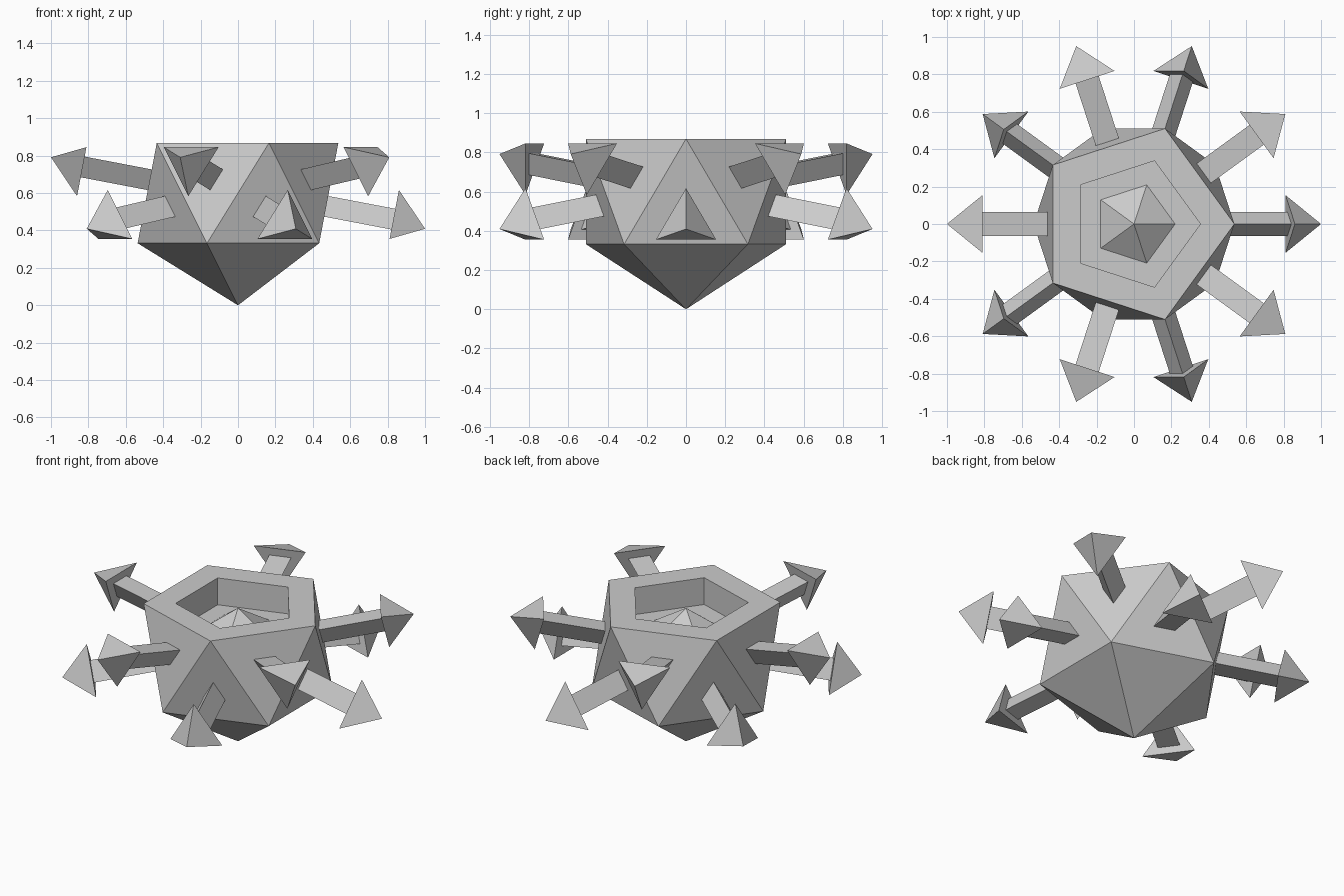
import bpy, bmesh
from math import cos, sin, tau, radians, sqrt, atan
from mathutils import Vector

if "Cube" in bpy.data.objects:
    bpy.data.objects.remove(bpy.data.objects["Cube"])

R = 0.6                      # circumradius of the icosahedral body
RING = R * 2 / sqrt(5)       # radius of its vertex rings
Z_LOW, Z_TOP = R - R / sqrt(5), R + R / sqrt(5)
Z_FLOOR = 0.70


def make(name, bm):
    bmesh.ops.recalc_face_normals(bm, faces=bm.faces)
    mesh = bpy.data.meshes.new(name)
    bm.to_mesh(mesh)
    bm.free()
    obj = bpy.data.objects.new(name, mesh)
    bpy.context.collection.objects.link(obj)
    return obj


def ring(bm, radius, z, offset=0.0):
    return [bm.verts.new((radius * cos(offset + i * tau / 5),
                          radius * sin(offset + i * tau / 5), z)) for i in range(5)]


# Body: icosahedron without its top cap, with a pentagonal pocket
bm = bmesh.new()
tip = bm.verts.new((0, 0, 0))
low = ring(bm, RING, Z_LOW, tau / 10)
top = ring(bm, RING, Z_TOP)
rim = ring(bm, 0.355, Z_TOP)
floor = ring(bm, 0.355, Z_FLOOR)
for i in range(5):
    j = (i + 1) % 5
    bm.faces.new((tip, low[j], low[i]))
    bm.faces.new((top[i], low[i], top[j]))
    bm.faces.new((low[i], low[j], top[j]))
    bm.faces.new((top[i], top[j], rim[j], rim[i]))
    bm.faces.new((rim[i], rim[j], floor[j], floor[i]))
bm.faces.new(floor)
make("body", bm)

# Small five-sided point standing on the pocket floor
bm = bmesh.new()
base = ring(bm, 0.22, Z_FLOOR)
apex = bm.verts.new((0, 0, 0.836))
for i in range(5):
    bm.faces.new((base[i], base[(i + 1) % 5], apex))
bm.faces.new(base)
make("pocket_point", bm)


# Arrows: triangular shaft and head along each side-face normal
def arrow(index):
    a = index * tau / 10
    s = 1 if index % 2 else -1            # odd ones tilt up, even ones down
    tilt = s * atan(0.191)
    d = Vector((cos(a) * cos(tilt), sin(a) * cos(tilt), sin(tilt)))
    side = Vector((-sin(a), cos(a), 0))
    up = d.cross(side)
    centre = Vector((0, 0, R))

    def triangle(bm, radius, dist):
        return [bm.verts.new(centre + d * dist + radius *
                (up * (-s * cos(k * tau / 3)) + side * sin(k * tau / 3))) for k in range(3)]

    bm = bmesh.new()
    t0, t1 = triangle(bm, 0.075, 0.465), triangle(bm, 0.075, 0.86)
    for k in range(3):
        m = (k + 1) % 3
        bm.faces.new((t0[k], t0[m], t1[m], t1[k]))
    bm.faces.new(t0)
    bm.faces.new(t1)
    make(f"arrow_shaft_{index}", bm)

    bm = bmesh.new()
    t = triangle(bm, 0.178, 0.842)
    p = bm.verts.new(centre + d * 1.018)
    for k in range(3):
        bm.faces.new((t[k], t[(k + 1) % 3], p))
    bm.faces.new(t)
    make(f"arrow_head_{index}", bm)


for i in range(10):
    arrow(i)
